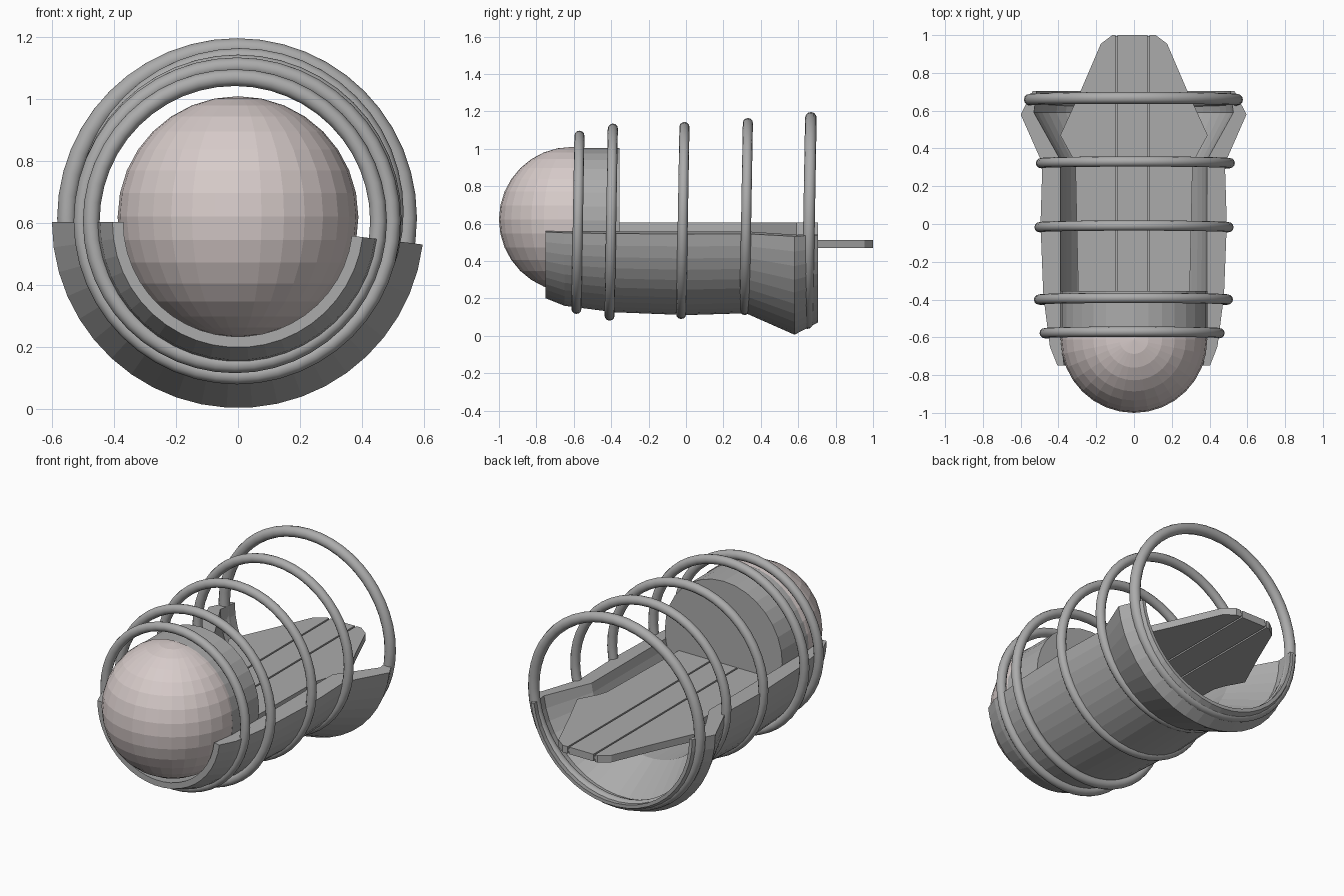
import bpy, bmesh, math
from mathutils import Matrix, Vector

if "Cube" in bpy.data.objects:
    bpy.data.objects.remove(bpy.data.objects["Cube"])


def material(name, rgb):
    m = bpy.data.materials.new(name)
    m.diffuse_color = (*rgb, 1)
    m.use_nodes = True
    m.node_tree.nodes["Principled BSDF"].inputs["Base Color"].default_value = m.diffuse_color
    return m


GREY = material("hull grey", (0.41, 0.41, 0.41))
PALE = material("pale dome", (0.68, 0.60, 0.59))


def finish(name, bm, mat, smooth=False):
    bmesh.ops.recalc_face_normals(bm, faces=bm.faces)
    me = bpy.data.meshes.new(name)
    bm.to_mesh(me)
    bm.free()
    me.materials.append(mat)
    ob = bpy.data.objects.new(name, me)
    bpy.context.collection.objects.link(ob)
    for p in me.polygons:
        p.use_smooth = smooth
    return ob


# front dome
bm = bmesh.new()
bmesh.ops.create_uvsphere(bm, u_segments=32, v_segments=16, radius=0.388,
                          matrix=Matrix.Translation((0, -0.612, 0.622)))
bmesh.ops.bisect_plane(bm, geom=bm.verts[:] + bm.edges[:] + bm.faces[:],
                       plane_co=(0, -0.59, 0), plane_no=(0, 1, 0), clear_outer=True)
finish("dome", bm, PALE)

# drum behind the dome
bm = bmesh.new()
bmesh.ops.create_cone(bm, cap_ends=True, segments=32, radius1=0.388, radius2=0.388, depth=0.25,
                      matrix=Matrix.Translation((0, -0.48, 0.617)) @ Matrix.Rotation(math.pi / 2, 4, 'X'))
finish("drum", bm, GREY)

# lower half shell: closed (y, radius) profile swept about the long axis
profile = [(-0.75, 0.405), (-0.65, 0.445), (-0.38, 0.48), (0.0, 0.495), (0.32, 0.485),
           (0.58, 0.60), (0.705, 0.535),
           (0.705, 0.515), (0.59, 0.53), (0.34, 0.39), (-0.60, 0.388), (-0.75, 0.37)]
bm = bmesh.new()
STEPS = 22
rows = []
for i in range(STEPS + 1):
    a = math.radians(180 + (173 * i / STEPS))
    rows.append([bm.verts.new((r * math.cos(a), y, 0.605 + r * math.sin(a))) for y, r in profile])
n = len(profile)
for p, q in zip(rows, rows[1:]):
    for j in range(n):
        bm.faces.new((p[j], p[(j + 1) % n], q[(j + 1) % n], q[j]))
bm.faces.new(rows[0])
bm.faces.new(rows[-1])
finish("half_shell", bm, GREY)


# hoops
def hoop(i, x, y, z, major, minor):
    bpy.ops.mesh.primitive_torus_add(major_segments=48, minor_segments=12, major_radius=major,
                                     minor_radius=minor, location=(x, y, z),
                                     rotation=(math.radians(89), 0, 0))
    ob = bpy.context.object
    ob.name = f"hoop_{i}"
    ob.data.materials.append(GREY)
    bpy.ops.object.shade_smooth()


for i, h in enumerate([(-0.01, -0.578, 0.607, 0.463, 0.027), (-0.003, -0.40, 0.608, 0.500, 0.027),
                       (0.0, -0.017, 0.617, 0.500, 0.027), (0.007, 0.322, 0.638, 0.500, 0.027),
                       (-0.003, 0.658, 0.617, 0.549, 0.031)], 1):
    hoop(i, *h)


# deck of three planks with narrow grooves, on a thin backing board
def plate(name, pts, z0, z1):
    bm = bmesh.new()
    f = bm.faces.new([bm.verts.new((x, y, z0)) for x, y in pts])
    top = bmesh.ops.extrude_face_region(bm, geom=[f])
    bmesh.ops.translate(bm, vec=(0, 0, z1 - z0),
                        verts=[v for v in top["geom"] if isinstance(v, bmesh.types.BMVert)])
    return finish(name, bm, GREY)


plate("deck_middle", [(-0.088, -0.37), (0.072, -0.37), (0.072, 1.0), (-0.088, 1.0)], 0.47, 0.512)
plate("deck_backing", [(-0.11, -0.37), (0.095, -0.37), (0.095, 0.995), (-0.11, 0.995)], 0.482, 0.498)
for side, inner in (("left", -0.098), ("right", 0.082)):
    s = -1 if side == "left" else 1
    outline = [(0.295, -0.37), (0.31, 0.30), (0.33, 0.36), (0.39, 0.47), (0.28, 0.71), (0.175, 0.955), (0.115, 1.0)]
    plate("deck_" + side, [(inner, -0.37)] + [(s * x, y) for x, y in outline] + [(inner, 1.0)], 0.47, 0.512)
